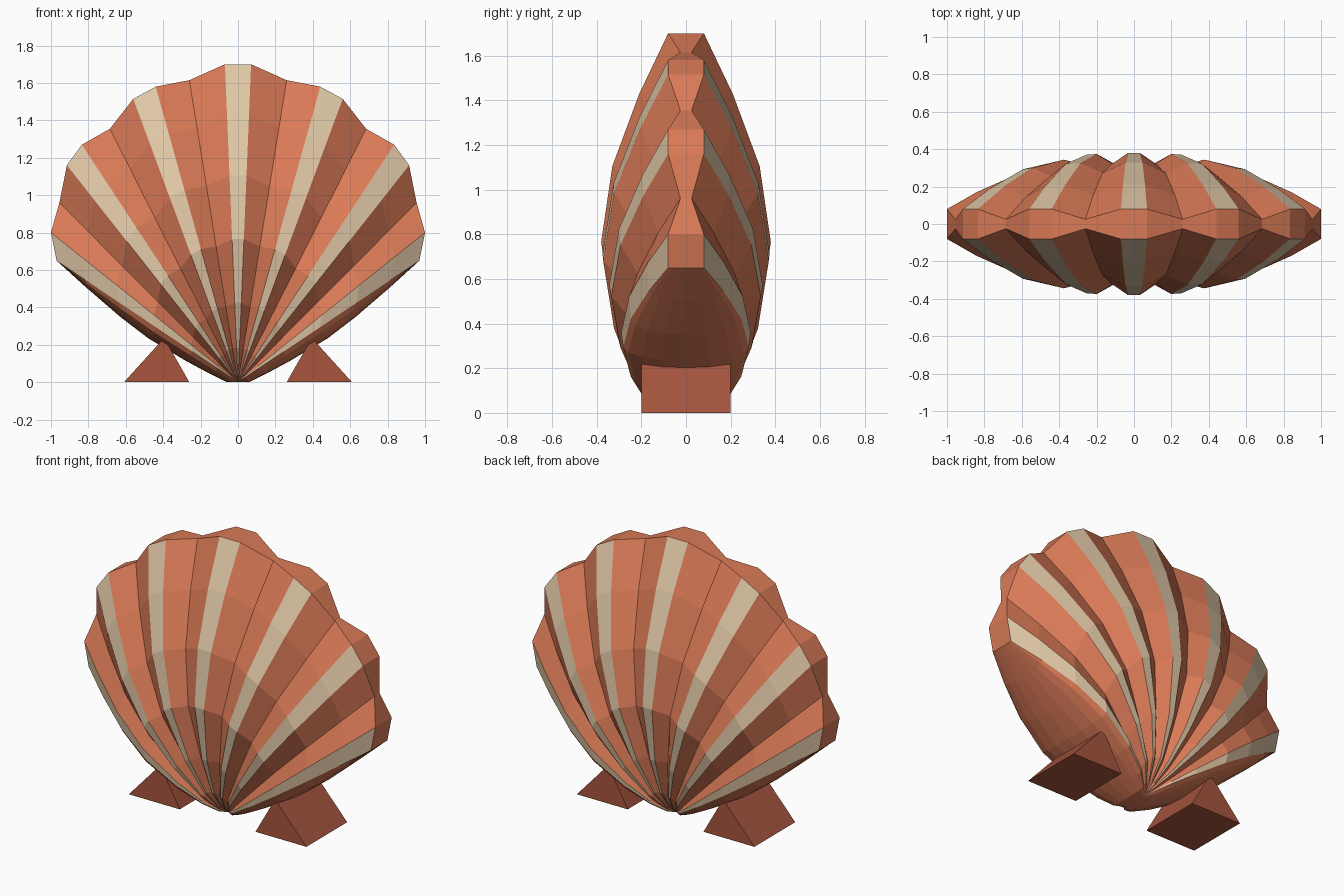
import bpy, bmesh, math

if "Cube" in bpy.data.objects:
    bpy.data.objects.remove(bpy.data.objects["Cube"])


def material(name, rgb):
    m = bpy.data.materials.new(name)
    m.diffuse_color = (*rgb, 1)
    m.use_nodes = True
    m.node_tree.nodes["Principled BSDF"].inputs["Base Color"].default_value = m.diffuse_color
    return m


ORANGE = material("coral_orange", (0.70, 0.195, 0.095))
CREAM = material("cream_stripe", (0.74, 0.57, 0.38))
RUST = material("rust_foot", (0.38, 0.09, 0.048))


def make_object(name, bm, mats):
    bmesh.ops.remove_doubles(bm, verts=bm.verts, dist=0.0005)
    bmesh.ops.recalc_face_normals(bm, faces=bm.faces)
    me = bpy.data.meshes.new(name)
    bm.to_mesh(me)
    bm.free()
    for m in mats:
        me.materials.append(m)
    ob = bpy.data.objects.new(name, me)
    bpy.context.collection.objects.link(ob)
    return ob


# Right half of the scalloped rim: x, z, bulge, is_valley
HALF = [
    (0.07, 1.70, 1.00, 0), (0.26, 1.615, 0.99, 1),
    (0.44, 1.58, 0.98, 0), (0.56, 1.515, 0.97, 0), (0.685, 1.355, 0.93, 1),
    (0.835, 1.27, 0.88, 0), (0.915, 1.16, 0.85, 0), (0.955, 0.96, 0.77, 1),
    (1.00, 0.80, 0.70, 0), (0.97, 0.65, 0.67, 0),
]
RIM = [(-x, z, b, v) for x, z, b, v in reversed(HALF)] + HALF

# Rings from hinge to rim: fraction, half depth, underside seam x, seam z
RINGS = [
    (0.00, 0.09, 0.00, 0.00), (0.04, 0.16, 0.06, 0.00),
    (0.11, 0.245, 0.15, 0.045), (0.25, 0.33, 0.28, 0.115),
    (0.45, 0.38, 0.48, 0.235), (0.65, 0.33, 0.63, 0.35),
    (0.84, 0.21, 0.81, 0.505), (1.00, 0.08, 0.97, 0.65),
]
ARC = 8  # segments across the underside


def rib_point(col, ring, side):
    x, z, bulge, valley = col
    f, depth = ring[:2]
    y = 0.08 + bulge * (depth - 0.08) - 0.055 * valley * min(1, f / 0.25)
    return (x * f, side * y, max(z * f, 0.008))


def arc_point(ring, sx, k):
    x, y, z = rib_point(RIM[-1], ring, -1)
    t = math.pi * k / ARC
    s = math.sin(t)
    return (sx * (x + (ring[2] - x) * s), y * math.cos(t), z + (ring[3] - z) * s)


def add_strip(bm, grid, mat_rule):
    for a, b in zip(grid, grid[1:]):
        for i in range(len(a) - 1):
            quad = (a[i], a[i + 1], b[i + 1], b[i])
            pts = []
            for p in quad:
                if all(math.dist(p, q) > 0.0005 for q in pts):
                    pts.append(p)
            if len(pts) > 2:
                face = bm.faces.new([bm.verts.new(p) for p in pts])
                face.material_index = mat_rule(i)


# Shell: ribbed front and back, rounded underside, flat scalloped rim
bm = bmesh.new()
for side in (-1, 1):
    add_strip(bm, [[rib_point(c, r, side) for c in RIM] for r in RINGS],
              lambda i: int(not RIM[i][3] and not RIM[i + 1][3]))
for sx in (-1, 1):
    add_strip(bm, [[arc_point(r, sx, k) for k in range(ARC + 1)] for r in RINGS],
              lambda i: 0)
add_strip(bm, [[rib_point(c, RINGS[-1], s) for c in RIM] for s in (-1, 1)],
          lambda i: 0)
make_object("shell", bm, [ORANGE, CREAM])

# Feet: triangular prisms on both sides of the hinge
for name, sx in (("left_foot", -1), ("right_foot", 1)):
    bm = bmesh.new()
    ends = [[bm.verts.new((sx * x, y, z))
             for x, z in ((0.26, 0), (0.61, 0), (0.395, 0.237))]
            for y in (-0.2, 0.2)]
    for tri in ends:
        bm.faces.new(tri)
    for i in range(3):
        j = (i + 1) % 3
        bm.faces.new((ends[0][i], ends[0][j], ends[1][j], ends[1][i]))
    make_object(name, bm, [RUST])
